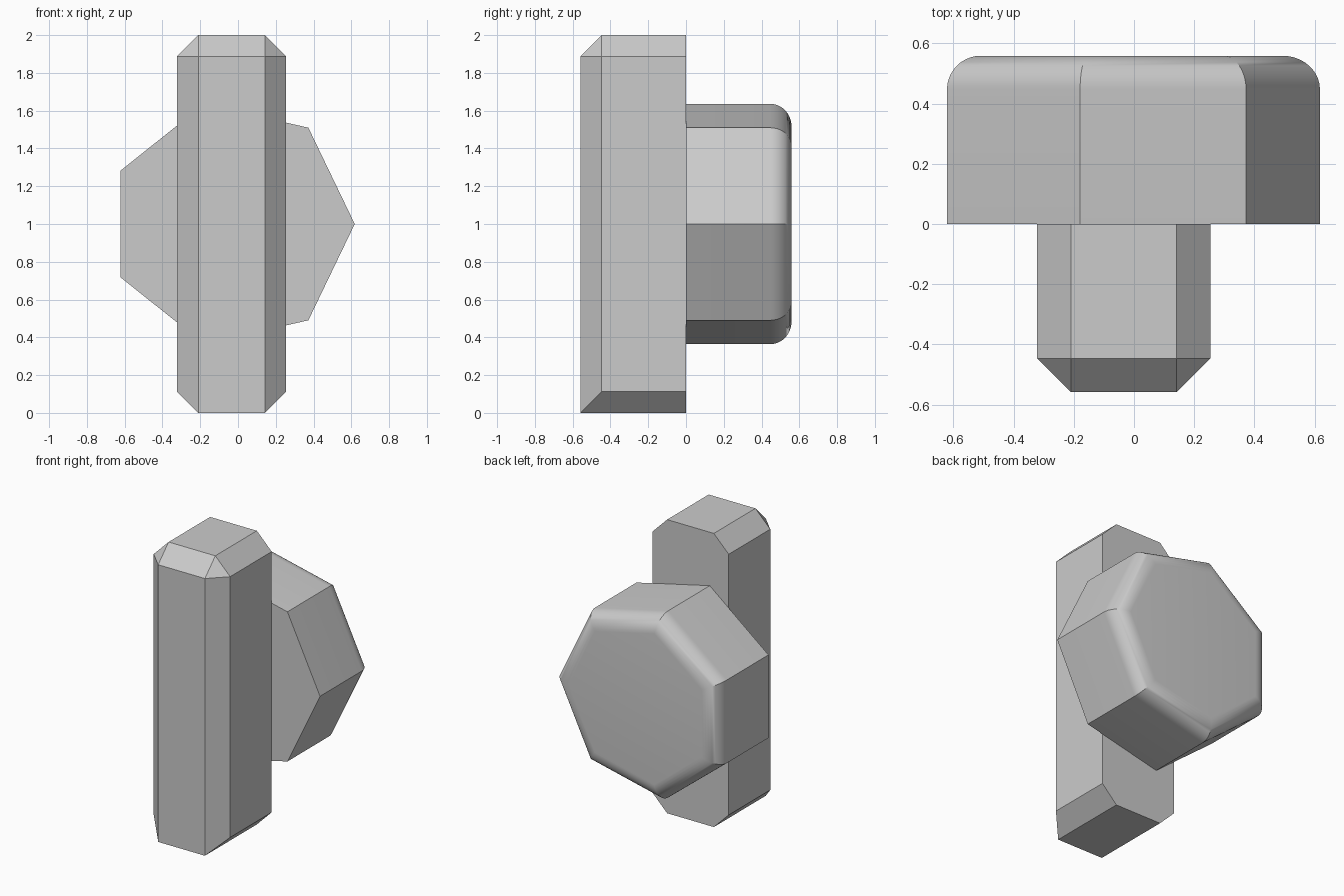
import bpy, bmesh, math
from mathutils import Matrix

if "Cube" in bpy.data.objects:
    bpy.data.objects.remove(bpy.data.objects["Cube"])

CX = -0.034      # shared centre of both parts
DEPTH = 0.559    # each part's depth from the y = 0 plane
BEVEL = 0.112


def finish(bm, name):
    bmesh.ops.recalc_face_normals(bm, faces=bm.faces)
    mesh = bpy.data.meshes.new(name)
    bm.to_mesh(mesh)
    bm.free()
    obj = bpy.data.objects.new(name, mesh)
    bpy.context.collection.objects.link(obj)
    return obj


def mid(edge):
    return (edge.verts[0].co + edge.verts[1].co) / 2


# Upright bar: chamfered everywhere but the back edges and the bottom front edge
bm = bmesh.new()
bmesh.ops.create_cube(bm, size=1, matrix=Matrix.Translation((CX, -DEPTH / 2, 1))
                      @ Matrix.Diagonal((0.576, DEPTH, 2, 1)))
edges = []
for e in bm.edges:
    m = mid(e)
    back = all(v.co.y > -0.01 for v in e.verts)
    bottom_front = m.z < 0.01 and m.y < -DEPTH + 0.01
    if not back and not bottom_front:
        edges.append(e)
bmesh.ops.bevel(bm, geom=edges, offset=BEVEL, offset_type='OFFSET',
                segments=1, profile=0.5, affect='EDGES')
finish(bm, "upright_bar")

# Seven-sided knob behind the bar, with a rounded back rim
bm = bmesh.new()
R, N = 0.652, 7
ring = [bm.verts.new((CX + R * math.cos(math.tau * i / N), 0,
                      1 + R * math.sin(math.tau * i / N))) for i in range(N)]
face = bm.faces.new(ring)
ext = bmesh.ops.extrude_face_region(bm, geom=[face], use_keep_orig=True)
moved = [g for g in ext["geom"] if isinstance(g, bmesh.types.BMVert)]
bmesh.ops.translate(bm, verts=moved, vec=(0, DEPTH, 0))
bmesh.ops.recalc_face_normals(bm, faces=bm.faces)
rim = [e for e in bm.edges if all(v.co.y > DEPTH - 0.01 for v in e.verts)]
bmesh.ops.bevel(bm, geom=rim, offset=BEVEL, offset_type='OFFSET',
                segments=10, profile=0.5, affect='EDGES')
knob = finish(bm, "heptagonal_knob")
bpy.context.view_layer.objects.active = knob
knob.select_set(True)
bpy.ops.object.shade_smooth_by_angle(angle=math.radians(30))
